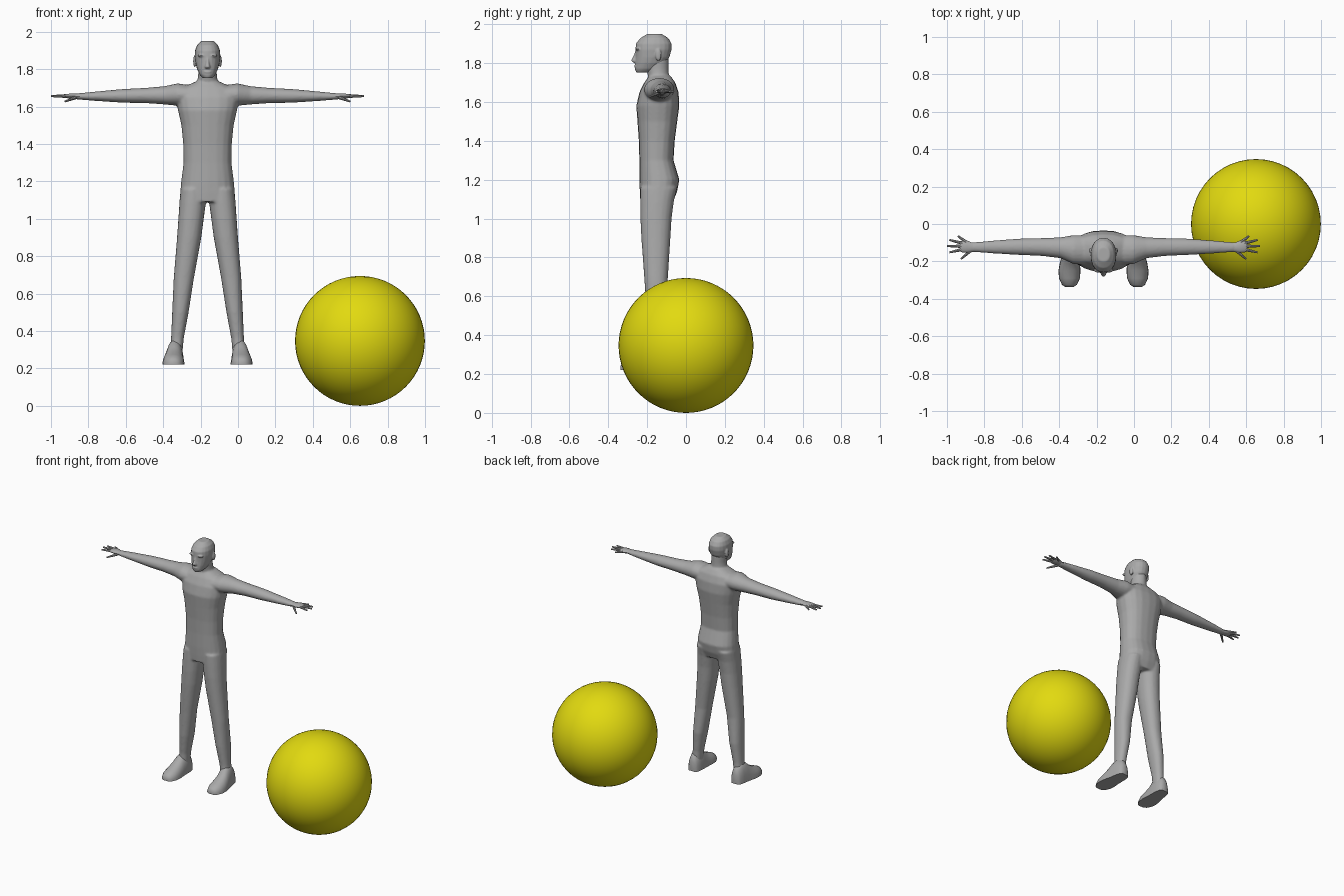
import bpy, bmesh, math
from mathutils import Vector, Matrix

if "Cube" in bpy.data.objects:
    bpy.data.objects.remove(bpy.data.objects["Cube"])

CX = -0.163  # centre line of the figure


def material(name, rgb):
    m = bpy.data.materials.new(name)
    m.diffuse_color = (*rgb, 1)
    m.use_nodes = True
    m.node_tree.nodes["Principled BSDF"].inputs["Base Color"].default_value = m.diffuse_color
    return m


GREY = material("grey", (0.40, 0.40, 0.40))
YELLOW = material("yellow", (0.76, 0.70, 0.005))


def loft(bm, axis, rings, n=20, power=2.0, floor=None):
    """Closed tube through rings (t, c1, c2, r1, r2) along an axis."""
    loops = []
    for t, c1, c2, r1, r2 in rings:
        loop = []
        for i in range(n):
            a = 2 * math.pi * i / n
            c, s = math.cos(a), math.sin(a)
            p = c1 + math.copysign(abs(c) ** (2 / power), c) * r1
            q = c2 + math.copysign(abs(s) ** (2 / power), s) * r2
            if floor is not None:
                q = max(q, floor)
            co = {"x": (t, p, q), "y": (p, t, q), "z": (p, q, t)}[axis]
            loop.append(bm.verts.new(co))
        loops.append(loop)
    faces = [bm.faces.new(loops[0]), bm.faces.new(loops[-1])]
    for a, b in zip(loops, loops[1:]):
        for i in range(n):
            j = (i + 1) % n
            faces.append(bm.faces.new((a[i], a[j], b[j], b[i])))
    bmesh.ops.recalc_face_normals(bm, faces=faces)


def span(z, cx, rx, front, back):
    """Horizontal ring given by its front and back y."""
    return (z, cx, (front + back) / 2, rx, (back - front) / 2)


def blob(bm, pos, size):
    m = Matrix.Translation(pos) @ Matrix.Diagonal((*size, 1))
    bmesh.ops.create_uvsphere(bm, u_segments=16, v_segments=10, radius=1, matrix=m)


def stick(bm, a, b, r1, r2):
    """Tapered finger from a to b."""
    a, b = Vector(a), Vector(b)
    d = b - a
    m = Matrix.Translation((a + b) / 2) @ d.to_track_quat("Z", "Y").to_matrix().to_4x4()
    bmesh.ops.create_cone(bm, cap_ends=True, segments=8, radius1=r1, radius2=r2,
                          depth=d.length, matrix=m)


def finish(bm, name, mat, voxel=None, angle=40):
    me = bpy.data.meshes.new(name)
    bm.to_mesh(me)
    bm.free()
    me.materials.append(mat)
    ob = bpy.data.objects.new(name, me)
    bpy.context.collection.objects.link(ob)
    bpy.ops.object.select_all(action="DESELECT")
    ob.select_set(True)
    bpy.context.view_layer.objects.active = ob
    bpy.ops.object.shade_smooth_by_angle(angle=math.radians(angle))
    if voxel:  # fuse overlapping parts into one soft skin
        r = ob.modifiers.new("fuse", "REMESH")
        r.mode = "VOXEL"
        r.voxel_size = voxel
        r.use_smooth_shade = True
        s = ob.modifiers.new("soften", "SMOOTH")
        s.factor = 0.5
        s.iterations = 8
    return ob


# Body: torso, neck, arms and legs fused
bm = bmesh.new()
torso = [(1.09, .148, -.235, -.065), (1.14, .146, -.238, -.045), (1.2, .141, -.24, -.034),
         (1.3, .128, -.24, -.064), (1.4, .13, -.243, -.058), (1.5, .14, -.25, -.045),
         (1.58, .158, -.256, -.034), (1.65, .17, -.24, -.038), (1.70, .14, -.215, -.055),
         (1.735, .06, -.19, -.08)]
loft(bm, "z", [span(z, CX, w, f, b) for z, w, f, b in torso], power=2.4)
neck = [(1.68, .07, -.2, -.07), (1.73, .056, -.195, -.088), (1.77, .05, -.205, -.09),
        (1.83, .05, -.22, -.09)]
loft(bm, "z", [span(z, CX, w, f, b) for z, w, f, b in neck])
arm = [(.06, -.14, 1.66, .08, .05), (.16, -.137, 1.664, .078, .06), (.23, -.127, 1.66, .056, .049),
       (.33, -.123, 1.659, .048, .041), (.45, -.122, 1.657, .044, .037),
       (.6, -.123, 1.655, .034, .025), (.71, -.124, 1.654, .025, .015)]
leg = [(1.16, .076, .068, -.235, -.045), (1.09, .079, .071, -.236, -.062),
       (1.0, .088, .068, -.235, -.074), (.9, .098, .065, -.23, -.08),
       (.68, .127, .054, -.214, -.094), (.5, .145, .044, -.203, -.085),
       (.36, .161, .034, -.185, -.098), (.28, .168, .034, -.185, -.098)]
for s in (1, -1):
    loft(bm, "x", [(CX + s * u, cy, cz, ry, rz) for u, cy, cz, ry, rz in arm])
    loft(bm, "z", [span(z, CX + s * u, w, f, b) for z, u, w, f, b in leg], power=2.2)
finish(bm, "body", GREY, voxel=0.0065)

# Head with nose, brow, lips and ears
bm = bmesh.new()
head = [(1.752, .026, -.257, -.18), (1.77, .042, -.264, -.14), (1.80, .056, -.262, -.105),
        (1.83, .064, -.260, -.085), (1.87, .069, -.260, -.074), (1.90, .067, -.258, -.074),
        (1.928, .056, -.236, -.09), (1.95, .033, -.2, -.125)]
loft(bm, "z", [span(z, CX, w, f, b) for z, w, f, b in head], power=2.2)
loft(bm, "z", [span(z, CX, w, f, -.24) for z, w, f in
               [(1.803, .014, -.272), (1.812, .016, -.284), (1.835, .010, -.272),
                (1.865, .007, -.260)]], n=10)
blob(bm, (CX, -.256, 1.785), (.022, .012, .007))
for s in (1, -1):
    blob(bm, (CX + s * .03, -.247, 1.872), (.024, .014, .007))
    blob(bm, (CX + s * .068, -.142, 1.842), (.009, .016, .032))
finish(bm, "head", GREY, voxel=0.004)

# Hands and feet
palm = [(.68, -.124, 1.654, .026, .015), (.705, -.124, 1.655, .025, .014),
        (.73, -.121, 1.656, .033, .014), (.757, -.12, 1.656, .031, .011), (.768, -.12, 1.656, .024, .006)]
fingers = [((.735, -.097, 1.656), (.778, -.064, 1.652)), ((.75, -.104, 1.657), (.824, -.085, 1.655)),
           ((.755, -.119, 1.657), (.837, -.118, 1.656)), ((.75, -.135, 1.656), (.824, -.152, 1.654)),
           ((.705, -.138, 1.648), (.762, -.187, 1.627))]
foot = [(-.338, .182, .02, .022), (-.325, .182, .04, .04), (-.29, .182, .056, .056),
        (-.25, .182, .059, .072), (-.21, .180, .054, .096), (-.175, .176, .049, .13),
        (-.13, .173, .045, .14), (-.095, .172, .038, .11), (-.08, .172, .026, .07)]
for s, side in ((1, "left"), (-1, "right")):
    bm = bmesh.new()
    loft(bm, "x", [(CX + s * u, cy, cz, ry, rz) for u, cy, cz, ry, rz in palm], n=14)
    for a, b in fingers:
        stick(bm, (CX + s * a[0], *a[1:]), (CX + s * b[0], *b[1:]), .0095, .005)
    finish(bm, side + "_hand", GREY)
    bm = bmesh.new()
    loft(bm, "y", [(y, CX + s * u, .22, w, h) for y, u, w, h in foot], power=2.2, floor=.22)
    bmesh.ops.remove_doubles(bm, verts=bm.verts, dist=1e-5)
    finish(bm, side + "_foot", GREY, angle=55)

# Ball
bm = bmesh.new()
bmesh.ops.create_uvsphere(bm, u_segments=48, v_segments=32, radius=.347,
                          matrix=Matrix.Translation((.652, 0, .347)))
finish(bm, "ball", YELLOW)
